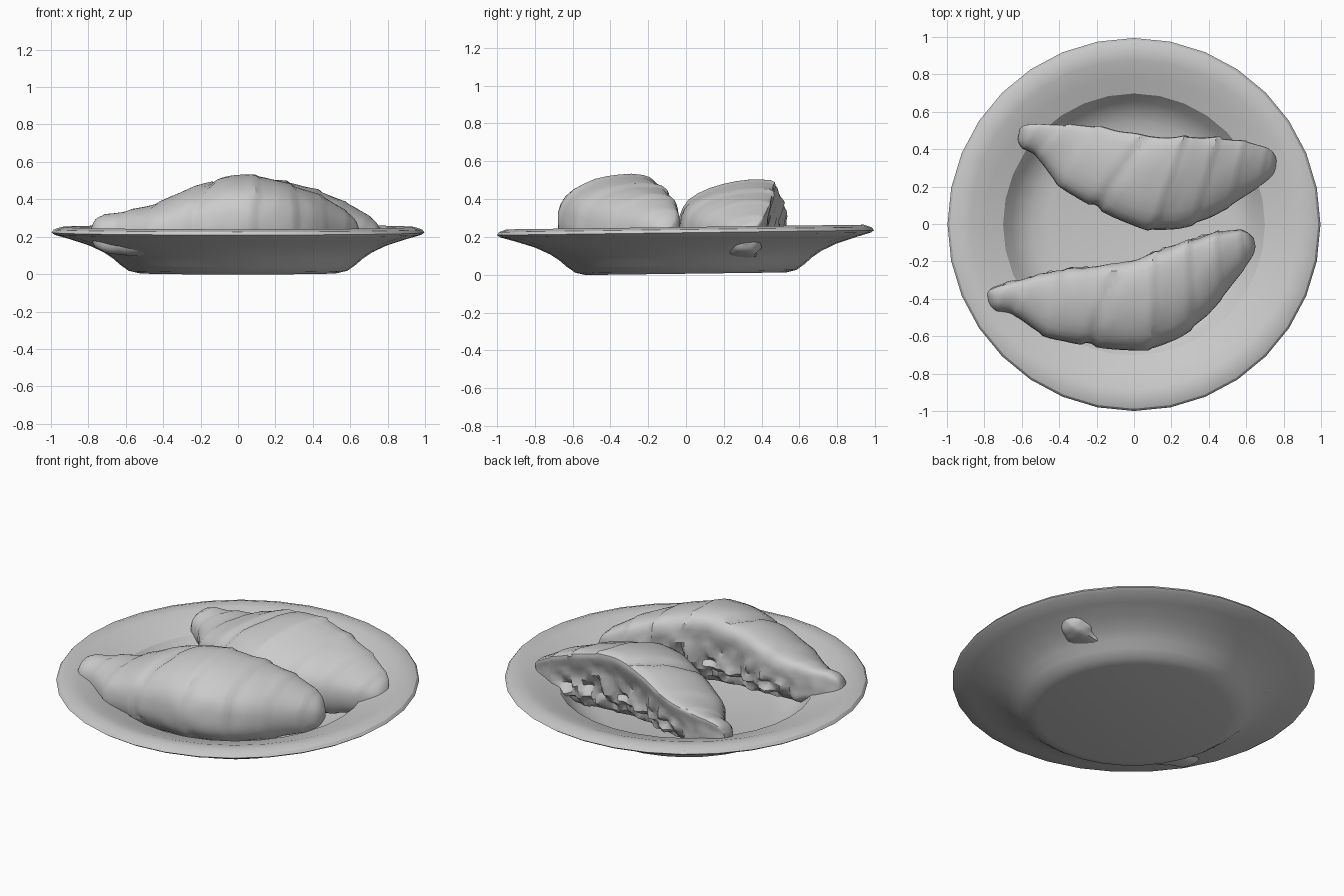
import bpy, bmesh, math
from mathutils import Vector, Matrix, noise

cube = bpy.data.objects.get("Cube")
if cube:
    bpy.data.objects.remove(cube)

grey = bpy.data.materials.new("plain_grey")
grey.use_nodes = True
colour = (0.6, 0.6, 0.6, 1)
grey.diffuse_color = colour
grey.node_tree.nodes["Principled BSDF"].inputs["Base Color"].default_value = colour


def finish(name, bm, angle):
    bmesh.ops.recalc_face_normals(bm, faces=bm.faces)
    mesh = bpy.data.meshes.new(name)
    bm.to_mesh(mesh)
    bm.free()
    mesh.materials.append(grey)
    obj = bpy.data.objects.new(name, mesh)
    bpy.context.collection.objects.link(obj)
    bpy.ops.object.select_all(action="DESELECT")
    obj.select_set(True)
    bpy.context.view_layer.objects.active = obj
    bpy.ops.object.shade_smooth_by_angle(angle=math.radians(angle))


def bridge(bm, rings):
    for a, b in zip(rings, rings[1:]):
        n = len(a)
        for i in range(n):
            j = (i + 1) % n
            bm.faces.new((a[i], a[j], b[j], b[i]))


# Plate: thin turned profile, base to rim and back into the well
profile = [(.53, .005), (.585, .018), (.63, .05), (.67, .085), (.72, .118), (.8, .155), (.9, .187),
           (.98, .21), (.997, .222), (.985, .238), (.945, .252), (.88, .245), (.79, .215), (.70, .185),
           (.655, .13), (.61, .088), (.55, .058), (.47, .04)]
SIDES = 32
bm = bmesh.new()
rings = []
for r, z in profile:
    rings.append([bm.verts.new((r * math.cos(math.tau * i / SIDES), r * math.sin(math.tau * i / SIDES), z))
                  for i in range(SIDES)])
bridge(bm, rings)
bm.faces.new(rings[0])
bm.faces.new(rings[-1])
# the plate leans slightly forward
bmesh.ops.rotate(bm, verts=bm.verts, cent=(0, 0, 0.01), matrix=Matrix.Rotation(0.013, 3, "X"))
finish("plate", bm, 30)


# Croissant stations: back x, back y, front x, front y, top z, bottom z
stations = [(-.785, -.37, -.775, -.43, .25, .18),
            (-.75, -.335, -.74, -.465, .305, .13),
            (-.6, -.285, -.64, -.49, .335, .10),
            (-.42, -.235, -.46, -.605, .38, .095),
            (-.22, -.20, -.24, -.655, .475, .09),
            (-.03, -.165, .0, -.68, .53, .09),
            (.14, -.11, .2, -.63, .515, .09),
            (.3, -.06, .38, -.50, .465, .09),
            (.45, -.03, .53, -.32, .40, .11),
            (.58, -.03, .63, -.18, .32, .14),
            (.64, -.075, .65, -.12, .25, .19)]


def station(t):
    """Smooth (Catmull-Rom) blend between the stations, t in 0..1."""
    last = len(stations) - 1
    k = min(int(t * last), last - 1)
    f = t * last - k
    p = [stations[max(0, min(last, k + d))] for d in (-1, 0, 1, 2)]
    return [b + .5 * f * (c - a + f * (2 * a - 5 * b + 4 * c - d + f * (3 * (b - c) + d - a)))
            for a, b, c, d in zip(*p)]


# Edges of the rolled dough layers, at fractions along the length
layers = [.13, .22, .31, .57, .68, .78, .88]


def layer_lip(t):
    """Each layer swells at its outer end, away from the middle."""
    for e in layers:
        d = (t - e) if e > .48 else (e - t)
        if -.08 < d <= 0:
            return .045 * (1 + d / .08) ** 2
    return 0


def croissant(name, matrix, lean):
    """lean shifts the crown toward the hollow inner side."""
    bm = bmesh.new()
    rings, LEN, RING = [], 84, 36
    for s in range(LEN + 1):
        ring = []
        t = s / LEN
        bx, by, fx, fy, top, bottom = station(t)
        mid = bottom + (top - bottom) * .42
        centre = Vector(((bx + fx) / 2, (by + fy) / 2, mid))
        half = Vector(((fx - bx) / 2, (fy - by) / 2, 0))
        for i in range(RING):
            a = math.tau * i / RING
            c, sn = math.cos(a), math.sin(a)
            # full, squarish lower half; rounded upper half
            side = math.copysign(abs(c) ** (.85 if sn > 0 else .6), c)
            side -= lean * max(sn, 0) * (1 - c * c)
            height = (top - mid if sn > 0 else mid - bottom) * math.copysign(abs(sn) ** .9, sn)
            offset = half * side + Vector((0, 0, height))
            p = centre + offset
            # layer edges slant over the top
            lip = layer_lip(min(1, max(0, t + .025 * c)))
            rough = .025 * noise.noise(p * 9)
            # torn, crumpled hollow on the inner side
            if c < -.3 and sn < .7:
                torn = math.sin(math.pi * t) * min(1, (-c - .3) * 3) * min(1, (.7 - sn) * 1.5)
                rough += torn * (.28 * noise.noise(p * 14) - .2)
            # deep split beside the middle layer
            if c > -.2 and sn > -.6 and abs(t - .445 + .045 * c) < .012:
                rough -= .06
            ring.append(bm.verts.new(centre + offset * (.985 + lip + rough)))
        rings.append(ring)
    bridge(bm, rings)
    bm.faces.new(rings[0])
    bm.faces.new(rings[-1])
    bm.transform(matrix)
    finish(name, bm, 32)


croissant("front_croissant", Matrix.Identity(4), .4)
croissant("back_croissant", Matrix.Translation((.068, .395, .0))
          @ Matrix.Rotation(math.radians(1.5), 4, "Y") @ Matrix.Rotation(math.radians(-18.9), 4, "Z")
          @ Matrix.Scale(.955, 4) @ Matrix.Translation((.0675, .25, 0)), .75)
